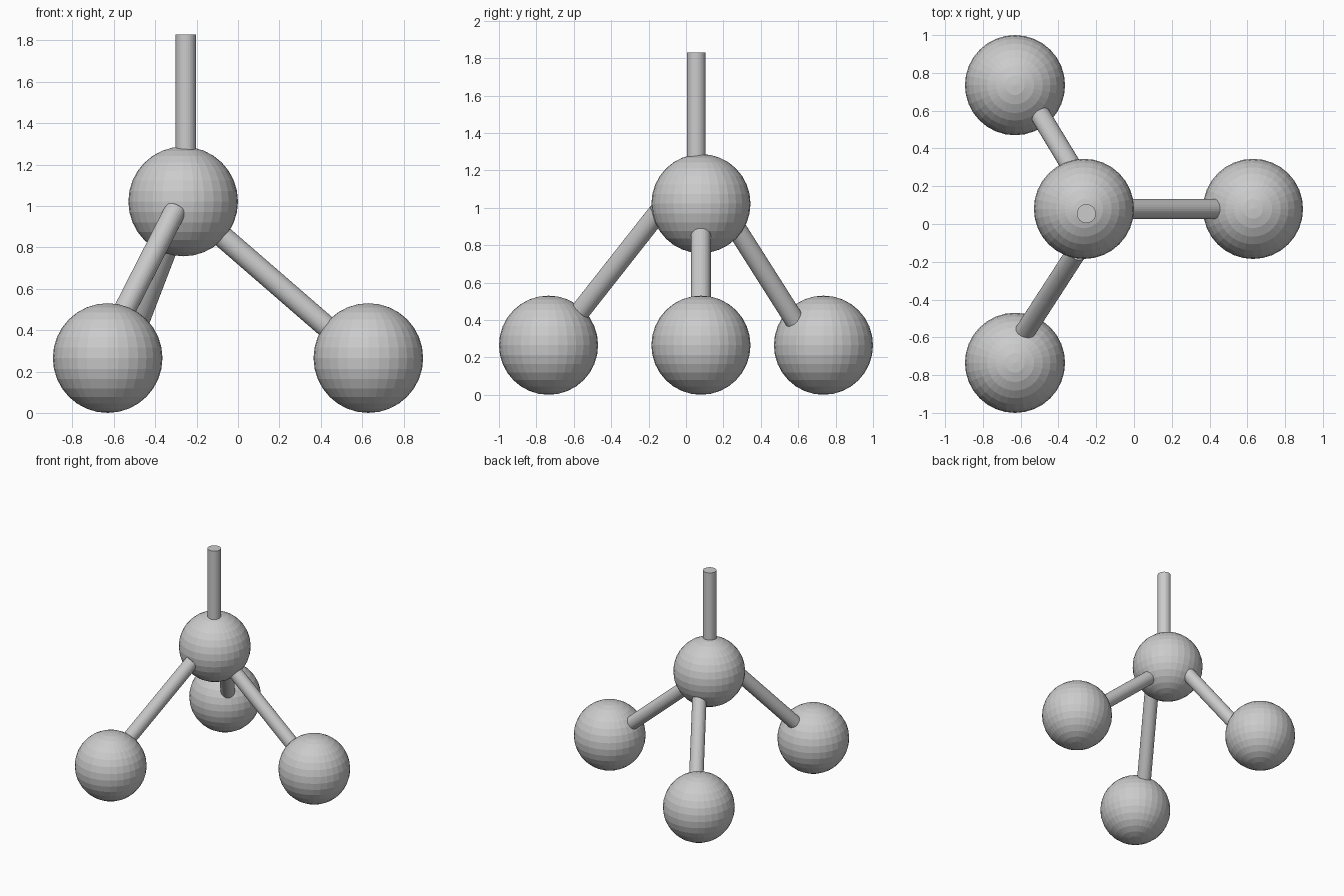
import bpy
from mathutils import Vector

if "Cube" in bpy.data.objects:
    bpy.data.objects.remove(bpy.data.objects["Cube"])

BALL_R = 0.265


def ball(name, loc):
    bpy.ops.mesh.primitive_uv_sphere_add(segments=32, ring_count=16, radius=BALL_R, location=loc)
    bpy.context.object.name = name


def rod(name, start, end, radius, sink=0.03):
    """Cylinder between two points, each end pushed in a little by sink."""
    a, b = Vector(start), Vector(end)
    d = b - a
    bpy.ops.mesh.primitive_cylinder_add(vertices=32, radius=radius,
                                        depth=d.length + 2 * sink, location=(a + b) / 2)
    ob = bpy.context.object
    ob.name = name
    ob.rotation_mode = 'QUATERNION'
    ob.rotation_quaternion = d.to_track_quat('Z', 'Y')


# Central ball and its three lower neighbours
ball("center_ball", (-0.265, 0.08, 1.022))
ball("right_ball", (0.63, 0.08, BALL_R))
for side, y in (("front", -0.735), ("back", 0.735)):
    ball(side + "_left_ball", (-0.63, y, BALL_R))

# Sloping rods joining the balls, from surface to surface
rod("right_rod", (-0.07, 0.08, 0.848), (0.419, 0.08, 0.424), 0.053)
rod("front_rod", (-0.315, -0.165, 0.955), (-0.569, -0.557, 0.457), 0.053)
rod("back_rod", (-0.313, 0.275, 0.88), (-0.49, 0.567, 0.42), 0.053)

# Upright stem
rod("top_stem", (-0.252, 0.055, 1.20), (-0.252, 0.055, 1.83), 0.05, sink=0.0)
